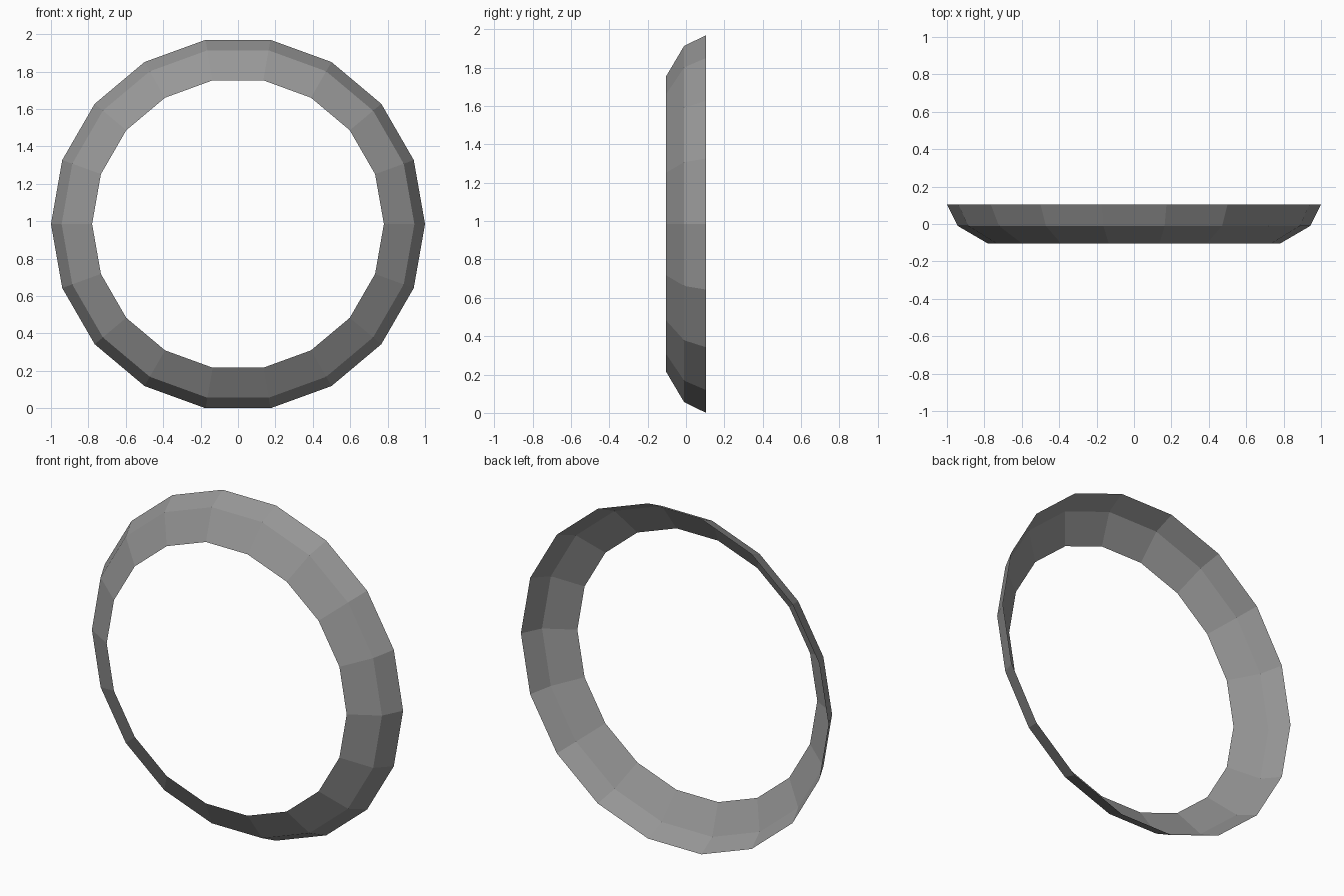
import bpy, bmesh
from math import cos, sin, tau

if "Cube" in bpy.data.objects:
    bpy.data.objects.remove(bpy.data.objects["Cube"])

SIDES = 18
CENTRE_Z = sin(tau * 80 / 360)  # flat bottom edge rests on z = 0
# Bevelled rim profile: (radius, y) from back edge to front edge
PROFILE = [(1.0, 0.105), (0.943, -0.01), (0.78, -0.105)]

# Open single-sheet rim, lofted from three 18-sided loops
bm = bmesh.new()
loops = [[bm.verts.new((r * cos(tau * i / SIDES), y, CENTRE_Z + r * sin(tau * i / SIDES)))
          for i in range(SIDES)] for r, y in PROFILE]
for a, b in zip(loops, loops[1:]):
    for i in range(SIDES):
        j = (i + 1) % SIDES
        bm.faces.new((a[i], b[i], b[j], a[j]))

# Make the faces point outward / toward the front
bm.normal_update()
if sum(f.normal.y for f in bm.faces) > 0:
    bmesh.ops.reverse_faces(bm, faces=bm.faces[:])

mesh = bpy.data.meshes.new("ring_rim")
bm.to_mesh(mesh)
bm.free()

# Dark grey finish
grey = bpy.data.materials.new("dark_grey")
grey.diffuse_color = (0.31, 0.31, 0.31, 1)
grey.use_nodes = True
grey.node_tree.nodes["Principled BSDF"].inputs["Base Color"].default_value = grey.diffuse_color
mesh.materials.append(grey)
bpy.context.collection.objects.link(bpy.data.objects.new("ring_rim", mesh))
